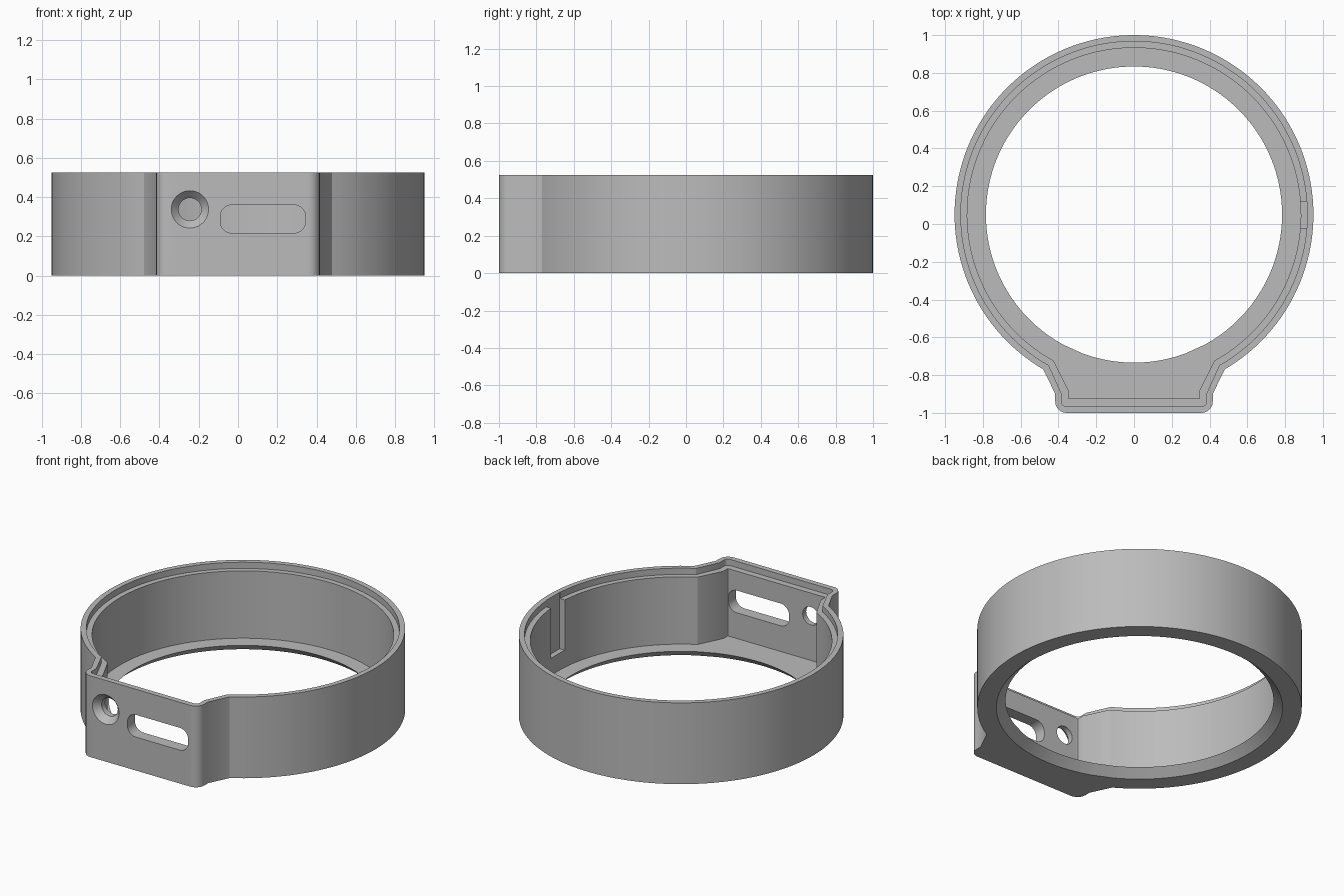
import bpy, bmesh
from math import sin, cos, pi, asin, sqrt
from mathutils import Vector, Matrix

cube = bpy.data.objects.get("Cube")
if cube:
    bpy.data.objects.remove(cube)

CY = 0.05            # centre of the round part in y
HEIGHT = 0.525
LEDGE = 0.485
FLOOR = 0.05

grey = bpy.data.materials.new("plain grey")
grey.use_nodes = True
GREY = (0.5, 0.5, 0.5, 1)
grey.diffuse_color = GREY
grey.node_tree.nodes["Principled BSDF"].inputs["Base Color"].default_value = GREY


def make_object(name, bm):
    bmesh.ops.recalc_face_normals(bm, faces=bm.faces)
    mesh = bpy.data.meshes.new(name)
    bm.to_mesh(mesh)
    bm.free()
    mesh.materials.append(grey)
    obj = bpy.data.objects.new(name, mesh)
    bpy.context.collection.objects.link(obj)
    return obj


def outline(radius, knee, side_x, side_y, front_y, corner):
    """Circle that runs into a flat-fronted boss with rounded corners."""
    start = asin(knee / radius)
    half = []
    for i in range(61):
        a = pi - (pi - start) * i / 60
        half.append((radius * sin(a), CY - radius * cos(a)))
    half.append((side_x, side_y))
    for i in range(7):
        a = pi / 2 * i / 6
        half.append((side_x - corner * (1 - cos(a)), front_y + corner * (1 - sin(a))))
    end_x = half[-1][0]
    half += [(end_x * (1 - i / 8), front_y) for i in range(1, 9)]
    return half + [(-x, y) for x, y in reversed(half[1:-1])]


def circle_like(points, radius):
    """Circle whose points face the points of the given outline."""
    result = []
    for x, y in points:
        d = Vector((x, y - CY)).normalized() * radius
        result.append((d.x, d.y + CY))
    return result


def loft(name, rings, closed):
    """Join equal-length rings of (points, height) into a skin."""
    bm = bmesh.new()
    loops = [[bm.verts.new((x, y, z)) for x, y in pts] for pts, z in rings]
    count = len(loops[0])
    pairs = list(zip(loops, loops[1:]))
    if closed:
        pairs.append((loops[-1], loops[0]))
    else:
        bm.faces.new(loops[0])
        bm.faces.new(loops[-1])
    for a, b in pairs:
        for i in range(count):
            j = (i + 1) % count
            bm.faces.new((a[i], a[j], b[j], b[i]))
    return make_object(name, bm)


# Housing ring: outer wall, rim, stepped ledge, inner wall, chamfered floor
outer = outline(0.95, 0.48, 0.417, -0.90, -1.0, 0.06)
middle = outline(0.917, 0.452, 0.385, -0.895, -0.965, 0.025)
inner = outline(0.883, 0.425, 0.348, -0.88, -0.924, 0.004)
housing = loft("housing_ring", [
    (outer, 0), (outer, HEIGHT), (middle, HEIGHT), (middle, LEDGE),
    (inner, LEDGE), (inner, FLOOR),
    (circle_like(inner, 0.784), FLOOR), (circle_like(inner, 0.838), 0),
], True)


def cut(cutter):
    cutter.hide_render = True
    mod = housing.modifiers.new(cutter.name, "BOOLEAN")
    mod.operation = "DIFFERENCE"
    mod.solver = "EXACT"
    mod.object = cutter
    bpy.ops.object.select_all(action="DESELECT")
    bpy.context.view_layer.objects.active = housing
    housing.select_set(True)
    bpy.ops.object.modifier_apply(modifier=mod.name)
    bpy.data.objects.remove(cutter)


# Cutters through the front are lofted upright, then turned to face -y
def face_front(obj, x, z):
    obj.data.transform(Matrix.Translation((x, -1, z)) @ Matrix.Rotation(pi / 2, 4, "X"))
    return obj


def rounded_rect(half_w, half_h, r):
    pts = []
    for q, (sx, sy) in enumerate([(1, 1), (-1, 1), (-1, -1), (1, -1)]):
        for i in range(9):
            a = pi / 2 * (q + i / 8)
            pts.append((sx * (half_w - r) + r * cos(a), sy * (half_h - r) + r * sin(a)))
    return pts


def disc(r):
    return [(r * cos(2 * pi * i / 48), r * sin(2 * pi * i / 48)) for i in range(48)]


# Countersunk round hole
cut(face_front(loft("round_hole_cutter", [
    (disc(0.058), -0.15), (disc(0.058), -0.04), (disc(0.095), 0), (disc(0.095), 0.05),
], False), -0.245, 0.337))

# Rounded slot
slot = rounded_rect(0.217, 0.072, 0.06)
cut(face_front(loft("slot_cutter", [(slot, -0.15), (slot, 0.05)], False), 0.127, 0.288))

# Key notch inside the left wall
notch = [(0.84, -0.02), (0.917, -0.02), (0.917, 0.12), (0.84, 0.12)]
cut(loft("notch_cutter", [(notch, 0.16), (notch, 0.6)], False))

# Smooth round walls with crisp edges
bpy.ops.object.select_all(action="DESELECT")
housing.select_set(True)
bpy.context.view_layer.objects.active = housing
bpy.ops.object.shade_smooth_by_angle(angle=0.48)
